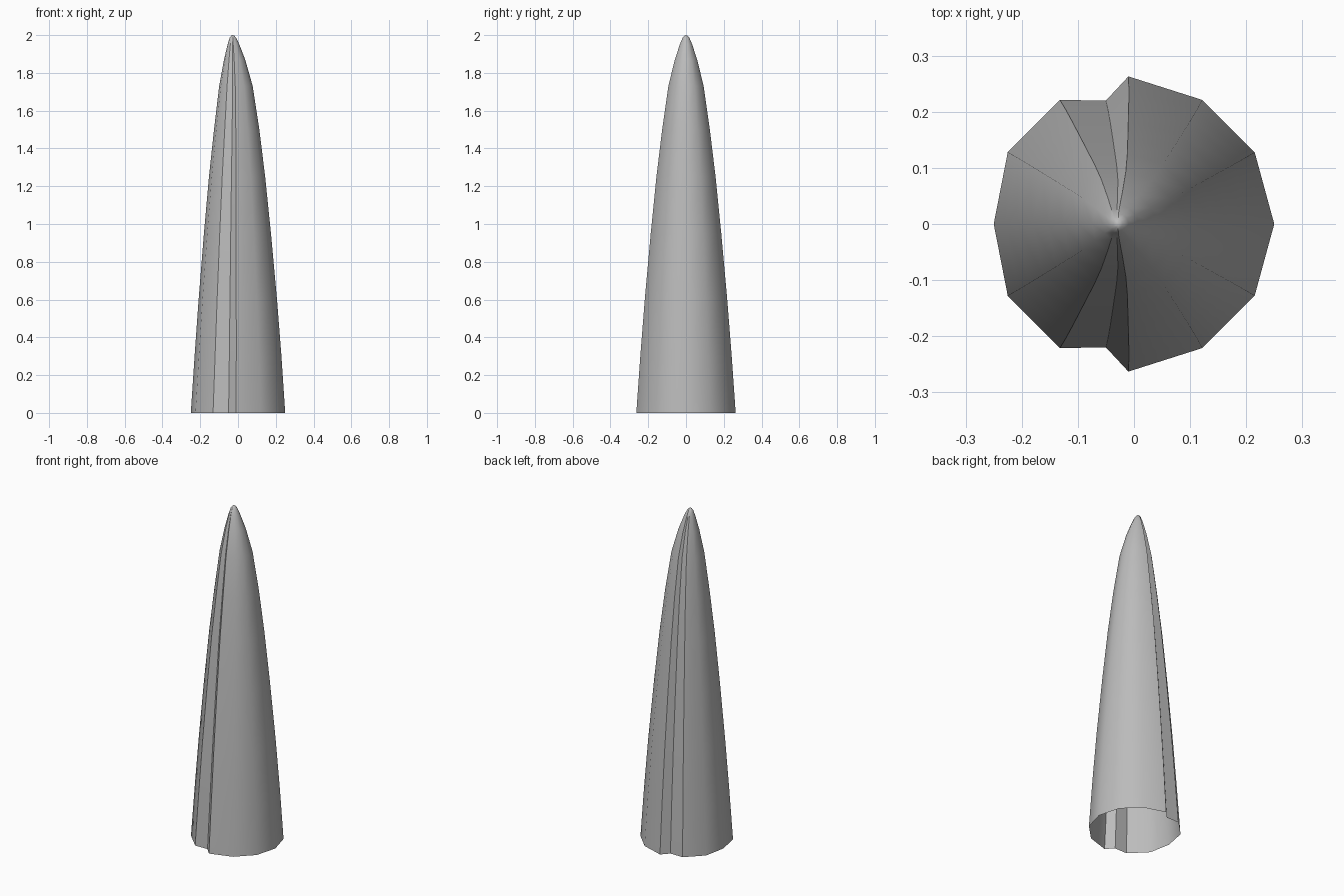
import bpy, bmesh

if "Cube" in bpy.data.objects:
    bpy.data.objects.remove(bpy.data.objects["Cube"])

# Half cross-section at the base, from +x round to -x, with the notch
half = [(0.25, 0), (0.215, 0.128), (0.122, 0.221), (-0.01, 0.263),
        (-0.05, 0.22), (-0.132, 0.221), (-0.225, 0.128), (-0.25, 0)]
section = half + [(x, -y) for x, y in reversed(half[1:-1])]

# Height, scale of the section, sideways drift
levels = [(0, 1, 0), (0.3, 0.92, 0), (0.6, 0.83, -0.001), (0.95, 0.71, -0.003),
          (1.25, 0.595, -0.005), (1.5, 0.48, -0.007), (1.73, 0.355, -0.011),
          (1.87, 0.225, -0.018), (1.95, 0.125, -0.024), (1.985, 0.07, -0.027),
          (1.998, 0.03, -0.028)]

# Hollow tapering shell, open at the bottom
bm = bmesh.new()
rings = [[bm.verts.new((x * s + dx, y * s, z)) for x, y in section]
         for z, s, dx in levels]
n = len(section)
for low, high in zip(rings, rings[1:]):
    for i in range(n):
        j = (i + 1) % n
        bm.faces.new((low[i], low[j], high[j], high[i]))

# Rounded tip
tip = bm.verts.new((-0.028, 0, 2))
for i in range(n):
    bm.faces.new((rings[-1][i], rings[-1][(i + 1) % n], tip))

mesh = bpy.data.meshes.new("spike_shell")
bm.to_mesh(mesh)
bm.free()
shell = bpy.data.objects.new("spike_shell", mesh)
bpy.context.collection.objects.link(shell)

grey = bpy.data.materials.new("grey")
grey.diffuse_color = (0.5, 0.5, 0.5, 1)
grey.use_nodes = True
grey.node_tree.nodes["Principled BSDF"].inputs["Base Color"].default_value = grey.diffuse_color
mesh.materials.append(grey)

# Smooth sides, crisp notch
bpy.context.view_layer.objects.active = shell
shell.select_set(True)
bpy.ops.object.shade_smooth_by_angle(angle=0.75)
